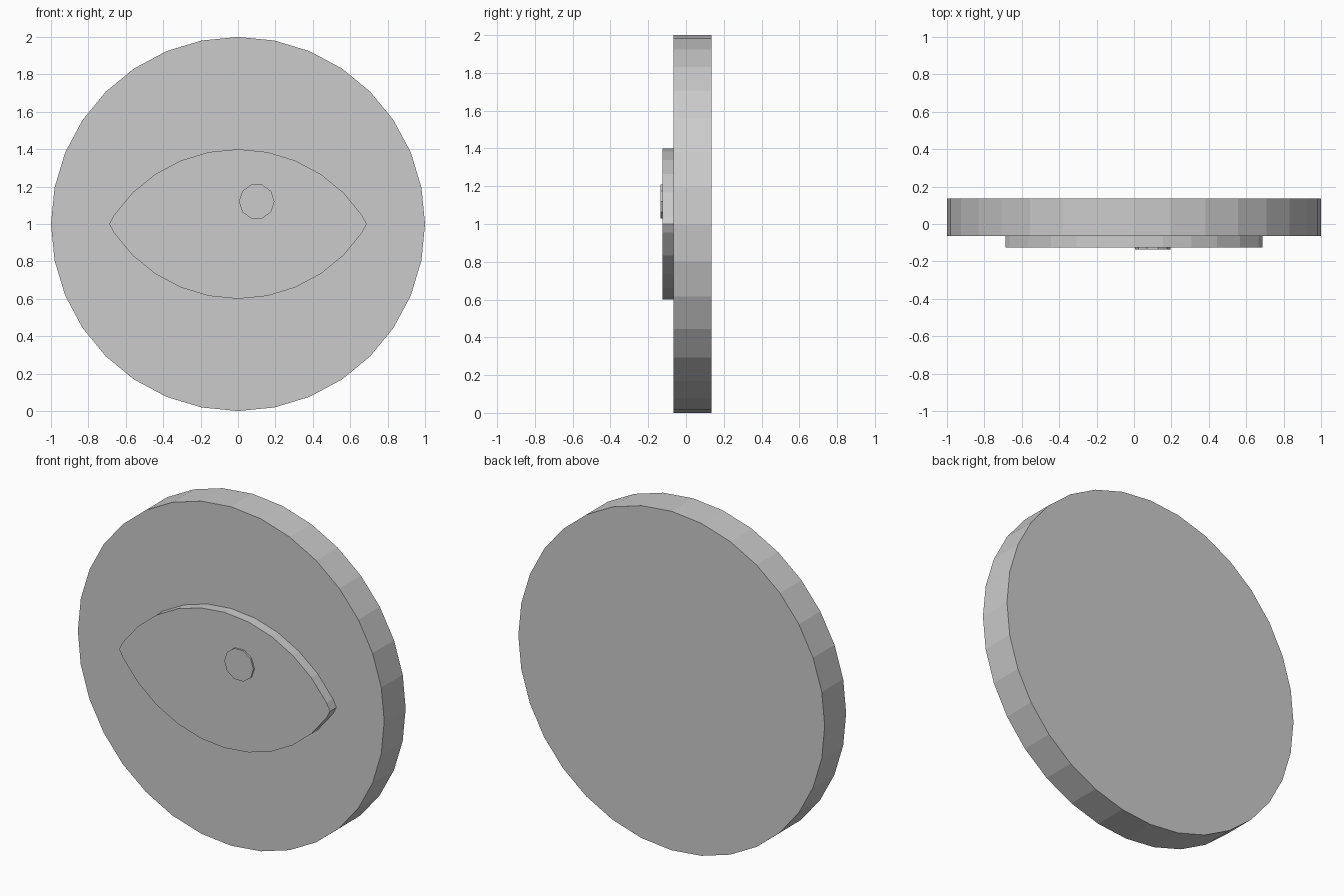
import bpy, bmesh
from math import sin, cos, pi, sqrt

cube = bpy.data.objects.get("Cube")
if cube:
    bpy.data.objects.remove(cube, do_unlink=True)

grey = bpy.data.materials.new("plain grey")
grey.use_nodes = True
color = (0.6, 0.6, 0.6, 1)
grey.diffuse_color = color
grey.node_tree.nodes["Principled BSDF"].inputs["Base Color"].default_value = color


def slab(name, outline, front, back):
    """Extrude an (x, z) outline from the front depth to the back depth."""
    bm = bmesh.new()
    face = bm.faces.new([bm.verts.new((x, front, z)) for x, z in outline])
    new = bmesh.ops.extrude_face_region(bm, geom=[face], use_keep_orig=True)["geom"]
    moved = [v for v in new if isinstance(v, bmesh.types.BMVert)]
    bmesh.ops.translate(bm, verts=moved, vec=(0, back - front, 0))
    bmesh.ops.recalc_face_normals(bm, faces=bm.faces)
    mesh = bpy.data.meshes.new(name)
    bm.to_mesh(mesh)
    bm.free()
    mesh.materials.append(grey)
    obj = bpy.data.objects.new(name, mesh)
    bpy.context.collection.objects.link(obj)
    return obj


def ring(cx, cz, r, n):
    return [(cx + r * cos(2 * pi * i / n), cz + r * sin(2 * pi * i / n)) for i in range(n)]


# Round backing disc
slab("disc", ring(0, 1, 1, 32), -0.065, 0.135)

# Almond eye: overlap of two offset circles, pointed at both ends
upper = [p for p in ring(0, 0.6, 0.8, 32) if p[1] > 1]
lower = [(-x, 2 - z) for x, z in upper]
tip = 0.688
slab("eye", [(tip, 1)] + upper + [(-tip, 1)] + lower, -0.125, -0.065)

# Small ten-sided pupil
slab("pupil", ring(0.1, 1.12, 0.095, 10), -0.135, -0.125)
